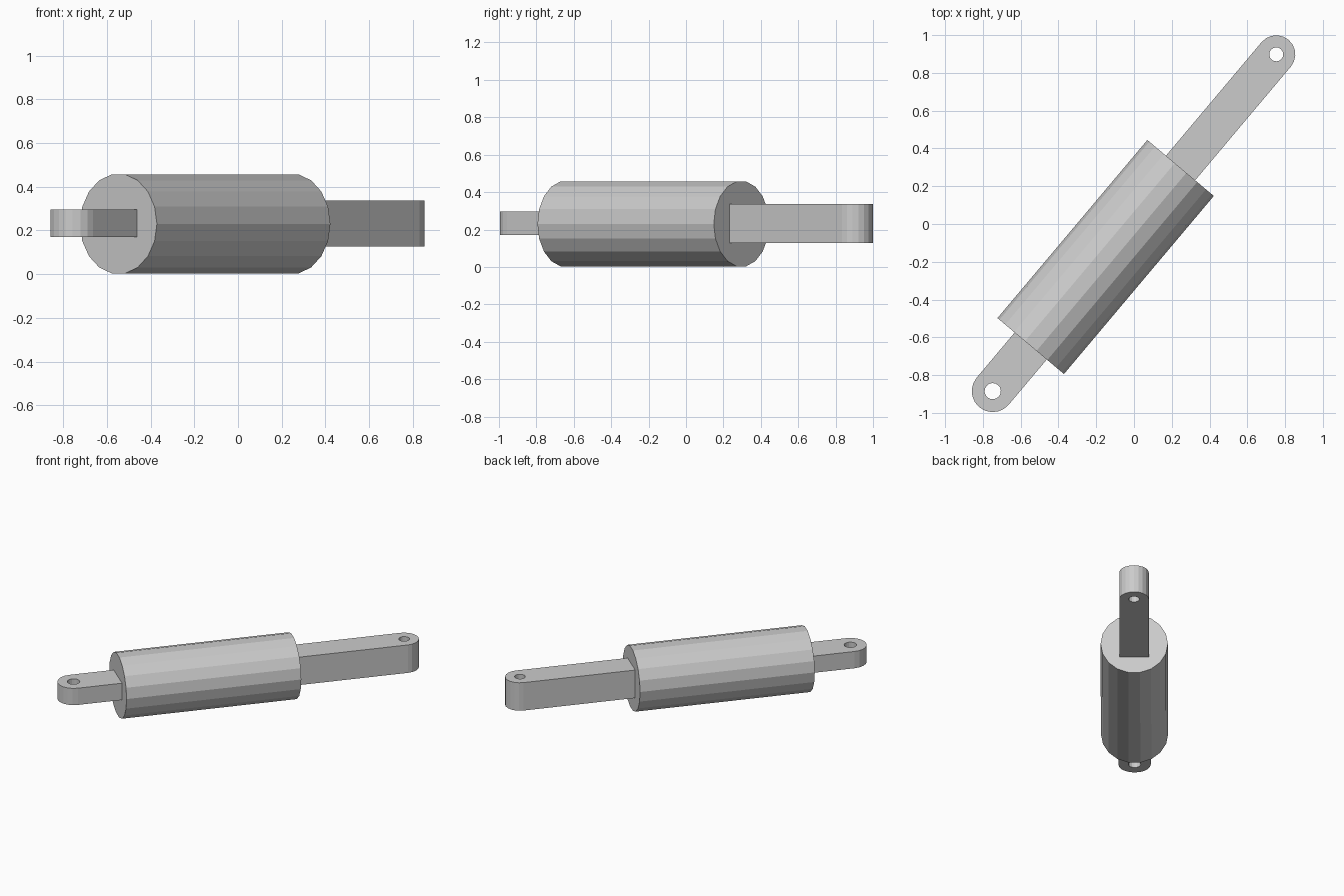
import bpy, bmesh
from math import pi, sin, cos, atan2
from mathutils import Matrix, Vector

if "Cube" in bpy.data.objects:
    bpy.data.objects.remove(bpy.data.objects["Cube"])

EYE_A = Vector((0.753, 0.898))      # pin hole of the rod end
EYE_B = Vector((-0.748, -0.885))    # pin hole of the body end
AXIS = EYE_A - EYE_B
ANGLE = atan2(AXIS.y, AXIS.x)
MID = (EYE_A + EYE_B) / 2
HALF = AXIS.length / 2
Z_MID = 0.23


def finish(name, bm, matrix):
    bmesh.ops.recalc_face_normals(bm, faces=bm.faces)
    mesh = bpy.data.meshes.new(name)
    bm.to_mesh(mesh)
    bm.free()
    obj = bpy.data.objects.new(name, mesh)
    obj.matrix_world = Matrix.Translation((MID.x, MID.y, Z_MID)) @ Matrix.Rotation(ANGLE, 4, 'Z') @ matrix
    bpy.context.collection.objects.link(obj)


def loop(bm, points, z):
    verts = [bm.verts.new((x, y, z)) for x, y in points]
    return [bm.edges.new((verts[i - 1], verts[i])) for i in range(len(verts))]


def lug(name, start, radius, hole, z0, z1, side):
    """Flat bar with a rounded, drilled end; side is +1 or -1 along the axis."""
    bm = bmesh.new()
    arc = [(HALF + radius * cos(a), radius * sin(a))
           for a in (-pi / 2 + pi * i / 10 for i in range(11))]
    outline = [(start, -radius)] + arc + [(start, radius)]
    pin = [(HALF + hole * cos(2 * pi * i / 16), hole * sin(2 * pi * i / 16)) for i in range(16)]
    edges = loop(bm, outline, z0) + loop(bm, pin, z0)
    bmesh.ops.triangle_fill(bm, edges=edges, use_beauty=True, normal=(0, 0, 1))
    res = bmesh.ops.extrude_face_region(bm, geom=bm.faces[:])
    top = [g for g in res["geom"] if isinstance(g, bmesh.types.BMVert)]
    bmesh.ops.translate(bm, verts=top, vec=(0, 0, z1 - z0))
    finish(name, bm, Matrix.Rotation(0 if side > 0 else pi, 4, 'Z'))


# Cylinder body, a vertex row at the very top
bm = bmesh.new()
bmesh.ops.create_cone(bm, cap_ends=True, segments=18, radius1=0.23, radius2=0.23, depth=1.232)
finish("cylinder_body", bm, Matrix.Translation((-0.237, 0, 0)) @ Matrix.Rotation(pi / 2, 4, 'Y')
       @ Matrix.Rotation(pi / 2, 4, 'Z') @ Matrix.Rotation(pi / 2, 4, 'Z'))

# Long, tall rod lug and short, thin base lug
lug("rod_lug", 0.37, 0.101, 0.037, -0.103, 0.107, 1)
lug("base_lug", 0.84, 0.111, 0.043, -0.06, 0.066, -1)
